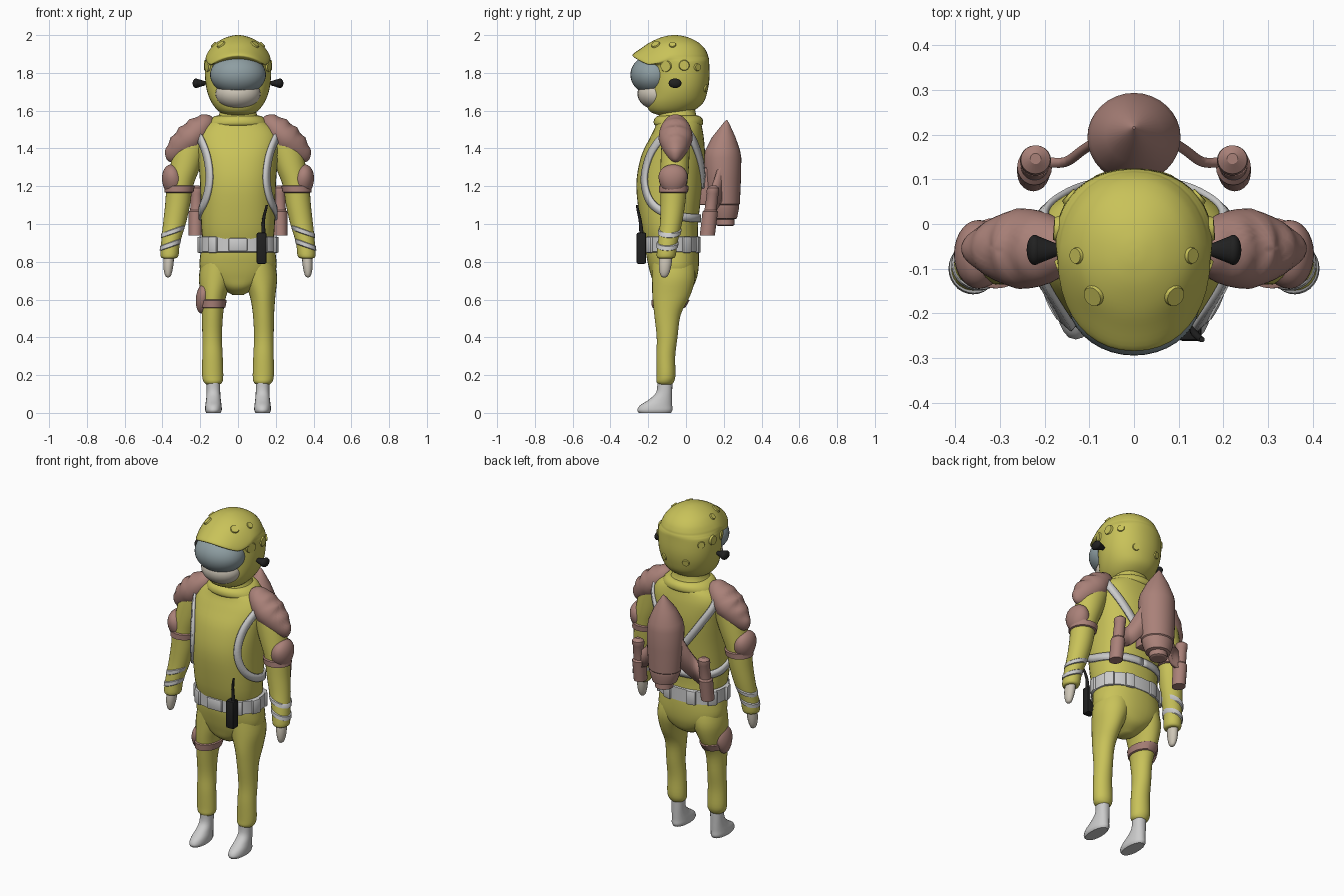
import bpy, bmesh, math
from mathutils import Vector, Matrix
from mathutils.bvhtree import BVHTree

if "Cube" in bpy.data.objects:
    bpy.data.objects.remove(bpy.data.objects["Cube"])


def material(name, r, g, b):
    m = bpy.data.materials.new(name)
    m.diffuse_color = (r, g, b, 1)
    m.use_nodes = True
    m.node_tree.nodes["Principled BSDF"].inputs["Base Color"].default_value = m.diffuse_color
    return m


YELLOW = material("suit_yellow", 0.58, 0.54, 0.10)
RUST = material("rust", 0.40, 0.22, 0.19)
BLACK = material("black", 0.015, 0.015, 0.015)
GLASS = material("visor_glass", 0.27, 0.34, 0.36)
CREAM = material("cream", 0.62, 0.57, 0.48)
GREY = material("strap_grey", 0.6, 0.6, 0.6)


def finish(name, bm, mat, angle=40):
    bmesh.ops.recalc_face_normals(bm, faces=bm.faces)
    me = bpy.data.meshes.new(name)
    bm.to_mesh(me)
    bm.free()
    ob = bpy.data.objects.new(name, me)
    bpy.context.collection.objects.link(ob)
    me.materials.append(mat)
    bpy.ops.object.select_all(action='DESELECT')
    ob.select_set(True)
    bpy.context.view_layer.objects.active = ob
    bpy.ops.object.shade_smooth_by_angle(angle=math.radians(angle))
    return ob


def spline(pts, n=4):
    """Catmull-Rom through tuples of any length."""
    out = []
    for i in range(len(pts) - 1):
        a, b, c, d = (pts[max(i - 1, 0)], pts[i], pts[i + 1], pts[min(i + 2, len(pts) - 1)])
        for k in range(n):
            t = k / n
            out.append(tuple(0.5 * (2 * q + (r - p) * t + (2 * p - 5 * q + 4 * r - s) * t * t
                             + (3 * q - p - 3 * r + s) * t ** 3) for p, q, r, s in zip(a, b, c, d)))
    return out + [tuple(pts[-1])]


def ring_point(ring, a, p=2.0):
    z, cx, cy, rx, ry = ring
    s, c = math.sin(a), math.cos(a)
    return Vector((cx + rx * math.copysign(abs(s) ** (2 / p), s),
                   cy - ry * math.copysign(abs(c) ** (2 / p), c), z))


def ring_at(rings, z):
    for a, b in zip(rings, rings[1:]):
        if min(a[0], b[0]) <= z <= max(a[0], b[0]) and a[0] != b[0]:
            t = (z - a[0]) / (b[0] - a[0])
            return tuple(u + (v - u) * t for u, v in zip(a, b))
    return rings[-1]


def loft(name, rings, mat, smooth=True, p=2.0, side=1, n=28, slope=0, warp=None, angle=40):
    """Skin through horizontal rings (z, cx, cy, rx, ry)."""
    bm = bmesh.new()
    rows = []
    for r in (spline(rings) if smooth else rings):
        row = []
        for k in range(n):
            v = ring_point(r, 2 * math.pi * k / n, p)
            v.z += slope * (v.x - r[1])
            v.x *= side
            row.append(bm.verts.new(warp(v) if warp else v))
        rows.append(row)
    for a, b in zip(rows, rows[1:]):
        for k in range(n):
            bm.faces.new((a[k], a[(k + 1) % n], b[(k + 1) % n], b[k]))
    bm.faces.new(rows[0])
    bm.faces.new(rows[-1])
    return finish(name, bm, mat, angle)


def band(name, rings, z0, z1, mat, grow=0.008, side=1, slope=0, p=2.0):
    """Cuff that follows a lofted limb between two heights."""
    out = []
    for z, g in ((z0, 0), (z0 + .004, grow), (z1 - .004, grow), (z1, 0)):
        r = ring_at(rings, z)
        out.append((z, r[1], r[2], r[3] + g, r[4] + g))
    return loft(name, out, mat, smooth=False, side=side, slope=slope, p=p)


def ball(name, loc, rad, mat, rot=0, warp=None, seg=28):
    bm = bmesh.new()
    bmesh.ops.create_uvsphere(bm, u_segments=seg, v_segments=seg // 2 + 4, radius=1)
    m = Matrix.Translation(loc) @ Matrix.Rotation(rot, 4, 'Y') @ Matrix.Diagonal((*rad, 1))
    for v in bm.verts:
        v.co = m @ (warp(v.co.copy()) if warp else v.co)
    return finish(name, bm, mat)


def box(name, loc, dims, mat, rot=0, bevel=0.008):
    bm = bmesh.new()
    bmesh.ops.create_cube(bm, size=1, matrix=Matrix.Translation(loc) @ Matrix.Rotation(rot, 4, 'Z')
                          @ Matrix.Diagonal((*dims, 1)))
    bmesh.ops.bevel(bm, geom=bm.edges[:], offset=bevel, segments=2, affect='EDGES', profile=.5)
    return finish(name, bm, mat)


def ribbon(name, rows, mat, thick):
    bm = bmesh.new()
    vs = [[bm.verts.new(c) for c in r] for r in rows]
    for a, b in zip(vs, vs[1:]):
        bm.faces.new((a[0], a[1], b[1], b[0]))
    ob = finish(name, bm, mat)
    mod = ob.modifiers.new("thickness", 'SOLIDIFY')
    mod.thickness, mod.offset = thick, 0


# Torso, collar and hips
TORSO = [(.9, 0, -.075, .185, .14), (1.0, 0, -.088, .195, .152), (1.2, 0, -.088, .2, .175),
         (1.35, 0, -.07, .212, .17), (1.45, 0, -.05, .222, .145), (1.51, 0, -.04, .195, .125),
         (1.55, 0, -.04, .135, .115), (1.58, 0, -.045, .1, .098), (1.67, 0, -.045, .085, .085)]
loft("torso", TORSO, YELLOW, p=2.3, n=40)
loft("collar_roll", [(1.515, 0, -.04, .15, .115), (1.53, 0, -.04, .16, .13), (1.555, 0, -.04, .145, .128),
                     (1.572, 0, -.04, .12, .11), (1.572, 0, -.04, .09, .09)], YELLOW)
HIPS = [(.93, 0, -.075, .185, .135), (.85, 0, -.072, .198, .14), (.77, 0, -.065, .203, .132),
        (.71, 0, -.062, .17, .118), (.66, 0, -.065, .09, .095), (.625, 0, -.07, .03, .04)]
loft("hips", HIPS, YELLOW, p=2.2, n=36)

# Belt with plates
band("belt", [(.8, 0, -.075, .196, .138), (1, 0, -.075, .196, .138)], .85, .935, GREY, p=2.3)
BELT = (.89, 0, -.075, .203, .145)
for deg in (0, 38, -38, 78, -78, 120, -120, 160, -160):
    a = math.radians(deg)
    c = ring_point(BELT, a, 2.3)
    w = .1 if deg == 0 else .055
    box("belt_plate", c, (w, .022, .085 if deg else .07), GREY,
        math.atan2(.145 * math.sin(a), .203 * math.cos(a)))

# Harness straps that hug the torso
fine = spline(TORSO)


def strap(name, path, side):
    path = spline(path, 6)
    pts = [ring_point(ring_at(fine, z), math.radians(a), 2.3) for a, z in path]
    rows = []
    for i, c in enumerate(pts):
        r = ring_at(fine, path[i][1])
        t = pts[min(i + 1, len(pts) - 1)] - pts[max(i - 1, 0)]
        nrm = Vector((c.x / r[3] ** 2, (c.y - r[2]) / r[4] ** 2, 0)).normalized()
        w = t.cross(nrm).normalized() * .021
        rows.append([Vector((q.x * side, q.y, q.z)) for q in (c + nrm * .006 - w, c + nrm * .006 + w)])
    ribbon(name, rows, GREY, .014)


for s in (-1, 1):
    strap("front_strap", [(75, 1.49), (55, 1.43), (45, 1.33), (45, 1.22), (58, 1.12), (85, 1.06),
                          (120, 1.035), (180, 1.03)], s)
    strap("back_strap", [(105, 1.5), (125, 1.43), (148, 1.32), (172, 1.2)], s)

# Limbs
ARM = [(1.525, .18, -.05, .03, .03), (1.5, .205, -.05, .075, .07), (1.42, .245, -.055, .088, .075),
       (1.3, .28, -.06, .08, .075), (1.2, .308, -.065, .07, .07), (1.1, .32, -.07, .066, .065),
       (1.0, .337, -.08, .06, .058), (.9, .357, -.097, .05, .052), (.83, .363, -.105, .047, .05),
       (.818, .365, -.108, .03, .035)]
HAND = [(.84, .365, -.105, .026, .034), (.79, .368, -.11, .027, .034), (.75, .37, -.113, .022, .028),
        (.725, .37, -.115, .014, .018), (.717, .37, -.115, .004, .006)]
LEG = [(.82, .1, -.07, .09, .11), (.72, .115, -.065, .092, .115), (.62, .13, -.078, .068, .1),
       (.52, .135, -.098, .056, .07), (.4, .137, -.1, .052, .055), (.3, .135, -.107, .054, .05),
       (.2, .134, -.106, .056, .05), (.165, .132, -.11, .05, .046), (.15, .132, -.11, .035, .035)]
FOOT = [(.17, .13, -.112, .036, .04), (.11, .13, -.115, .036, .042), (.07, .13, -.135, .039, .062),
        (.04, .13, -.158, .043, .085), (.015, .13, -.165, .044, .093), (0, .13, -.165, .038, .085)]


def pad_warp(v):
    """Ridged pad, tapering toward its lower end."""
    k = 1 - .35 * max(v.x, 0)
    return Vector((v.x, v.y * k, v.z * (1 + .07 * math.cos(v.x * 15))))


def elbow_warp(v):
    return Vector((v.x, v.y * (1 + .25 * v.z), v.z))


for s in (-1, 1):
    loft("arm", ARM, YELLOW, side=s)
    loft("hand", HAND, CREAM, side=s, n=16)
    loft("leg", LEG, YELLOW, side=s)
    loft("foot", FOOT, GREY, side=s, n=20, p=2.2)
    for z in (.875, .945):
        band("forearm_band", spline(ARM), z, z + .03, GREY, .006, s, -.35)
    band("elbow_pad_strap", spline(ARM), 1.165, 1.205, RUST, .009, s)
    ball("shoulder_pad", (s * .255, -.055, 1.452), (s * .165, .09, .078), RUST, s * math.radians(44), pad_warp, 36)
    ball("elbow_pad", (s * .343, -.068, 1.228), (.058, .075, .088), RUST, s * .2, elbow_warp)

# Thigh pad on one leg
band("thigh_strap", spline(LEG), .555, .6, RUST, .008, -1)
ball("thigh_pad", (-.185, -.095, .605), (.038, .065, .08), RUST, .1, elbow_warp)


# Helmet with arched brim
def brim_warp(v):
    front = min(max((-.08 - v.y) / .12, 0), 1)
    height = max(0, 1 - abs(v.z - 1.89) / .1)
    v.z -= 2.2 * v.x * v.x * front * height
    return v


HELMET = [(1.575, 0, -.09, .05, .05), (1.595, 0, -.08, .1, .11), (1.64, 0, -.06, .138, .15),
          (1.7, 0, -.045, .163, .158), (1.77, 0, -.038, .174, .162), (1.85, 0, -.04, .175, .163),
          (1.872, 0, -.06, .172, .182), (1.885, 0, -.08, .17, .198), (1.9, 0, -.083, .165, .197),
          (1.93, 0, -.07, .145, .168), (1.96, 0, -.063, .115, .13), (1.985, 0, -.06, .07, .08),
          (1.997, 0, -.06, .03, .035), (2.0, 0, -.06, .005, .005)]
helmet = loft("helmet", HELMET, YELLOW, warp=brim_warp, n=40, p=2.15)
ball("face_mask", (0, -.152, 1.69), (.12, .105, .085), CREAM)
ball("visor", (0, -.17, 1.79), (.148, .124, .108), GLASS, seg=36)

# Flush discs on the helmet shell
tree = BVHTree.FromPolygons([v.co for v in helmet.data.vertices], [f.vertices for f in helmet.data.polygons])
for s in (-1, 1):
    for x, y, z, r in ((.09, -.16, 1.95, .026), (.17, -.11, 1.835, .033), (.18, -.01, 1.84, .03),
                       (.12, -.07, 1.94, .02), (.15, .065, 1.83, .022), (.07, .1, 1.72, .022)):
        co, nrm, _, _ = tree.find_nearest(Vector((x * s, y, z)))
        bm = bmesh.new()
        bmesh.ops.create_cone(bm, cap_ends=True, segments=18, radius1=r, radius2=r * .85, depth=.012,
                              matrix=Matrix.Translation(co) @ nrm.to_track_quat('Z', 'Y').to_matrix().to_4x4())
        finish("helmet_disc", bm, YELLOW)
    # Flared ear knob
    bm = bmesh.new()
    bmesh.ops.create_cone(bm, cap_ends=True, segments=20, radius1=.014, radius2=.034, depth=.05,
                          matrix=Matrix.Translation((s * .197, -.058, 1.745)) @ Matrix.Diagonal((1, 1, .75, 1))
                          @ Matrix.Rotation(s * math.pi / 2, 4, 'Y'))
    finish("ear_knob", bm, BLACK)
    ball("ear_cap", (s * .222, -.058, 1.745), (.018, .034, .0255), BLACK, seg=20)

# Jet pack: tank, side boosters, swept fins
loft("tank", [(.99, 0, .208, .04, .04), (.995, 0, .208, .05, .05), (1.025, 0, .206, .05, .05),
              (1.03, 0, .204, .07, .066), (1.085, 0, .201, .09, .08), (1.1, 0, .2, .09, .08),
              (1.105, 0, .2, .095, .085), (1.24, 0, .196, .104, .095), (1.35, 0, .193, .104, .1),
              (1.39, 0, .194, .096, .092), (1.46, 0, .2, .064, .062), (1.53, 0, .212, .018, .018),
              (1.55, 0, .215, .003, .003)], RUST, smooth=False, n=32, angle=25)
box("tank_mount", (0, .1, 1.2), (.1, .06, .2), RUST)
for s in (-1, 1):
    loft("booster", [(.94, .225, .113, .036, .04), (1.065, .222, .128, .039, .041), (1.075, .222, .13, .031, .032),
                     (1.16, .22, .141, .031, .031), (1.17, .22, .142, .035, .034), (1.19, .22, .144, .033, .032),
                     (1.205, .22, .146, .012, .012)], RUST, smooth=False, side=s, n=20, angle=30)
    fin = spline([(.085, .185, 1.13, 1.33), (.115, .165, 1.09, 1.26), (.155, .138, 1.05, 1.18),
                  (.205, .14, 1.03, 1.13)])
    ribbon("fin", [[(s * x, y, lo), (s * x, y, hi)] for x, y, lo, hi in fin], RUST, .022)

# Belt radio with bent antenna
box("radio", (.125, -.236, .872), (.052, .05, .165), BLACK)
loft("antenna", [(.94, .135, -.235, .012, .012), (1.0, .134, -.24, .009, .009), (1.04, .138, -.247, .008, .008),
                 (1.08, .148, -.256, .007, .007), (1.1, .152, -.258, .006, .006)], BLACK, n=12)
